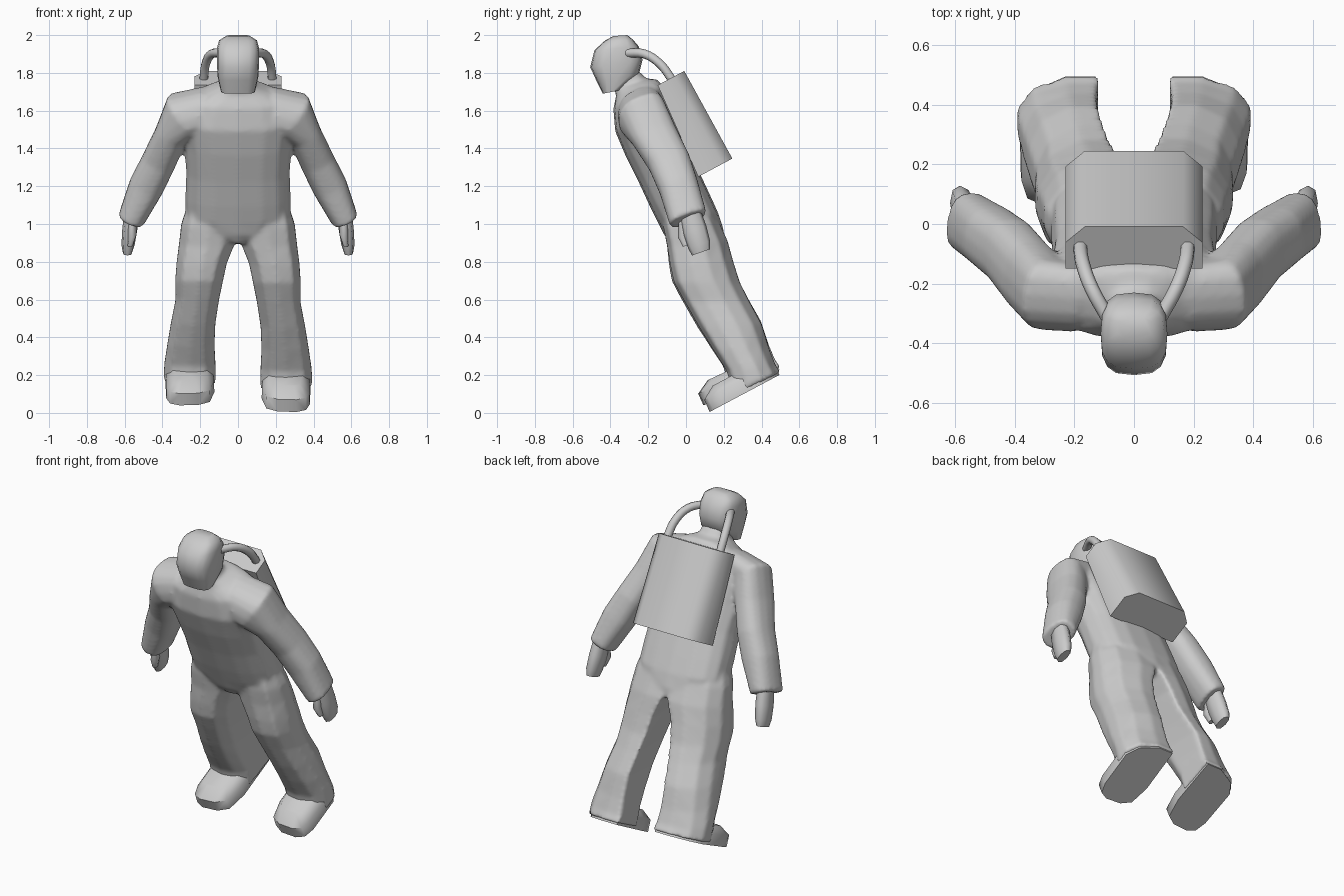
import bpy, bmesh
from math import cos, sin, pi, copysign
from mathutils import Vector

cube = bpy.data.objects.get("Cube")
if cube:
    bpy.data.objects.remove(cube)

grey = bpy.data.materials.new("suit_grey")
grey.use_nodes = True
grey.diffuse_color = (0.6, 0.6, 0.6, 1)
grey.node_tree.nodes["Principled BSDF"].inputs["Base Color"].default_value = (0.6, 0.6, 0.6, 1)


def pick(*obs):
    bpy.ops.object.select_all(action="DESELECT")
    for ob in obs:
        ob.select_set(True)
    bpy.context.view_layer.objects.active = obs[0]


def shade(ob, angle):
    pick(ob)
    bpy.ops.object.shade_smooth_by_angle(angle=angle)


def loft(name, rings, angle=1.2):
    """Skin a list of equal point rings and cap both ends."""
    bm = bmesh.new()
    loops = [[bm.verts.new(p) for p in ring] for ring in rings]
    n = len(loops[0])
    for a, b in zip(loops, loops[1:]):
        for i in range(n):
            j = (i + 1) % n
            bm.faces.new((a[i], a[j], b[j], b[i]))
    bm.faces.new(loops[0])
    bm.faces.new(loops[-1])
    bmesh.ops.recalc_face_normals(bm, faces=bm.faces)
    mesh = bpy.data.meshes.new(name)
    bm.to_mesh(mesh)
    bm.free()
    mesh.materials.append(grey)
    ob = bpy.data.objects.new(name, mesh)
    bpy.context.collection.objects.link(ob)
    shade(ob, angle)
    return ob


def oval(c, u, v, p=0.8, n=16):
    """Rounded section around c, spanned by the half axes u and v."""
    c, u, v = Vector(c), Vector(u), Vector(v)
    soft = lambda t: copysign(abs(t) ** p, t) if abs(t) > 1e-6 else 0
    return [c + u * soft(cos(2 * pi * i / n)) + v * soft(sin(2 * pi * i / n)) for i in range(n)]


def slab(w, front, back, p=0.8):
    """Section of half width w between a front and a back (y, z) point."""
    f, b = Vector((0, *front)), Vector((0, *back))
    return oval((f + b) / 2, (w, 0, 0), (b - f) / 2, p)


# Torso with neck: half width, front point, back point
torso = [
    (0.085, (-0.38, 1.78), (-0.25, 1.81)),
    (0.09, (-0.38, 1.71), (-0.21, 1.77)),
    (0.15, (-0.37, 1.68), (-0.15, 1.765)),
    (0.26, (-0.385, 1.61), (-0.125, 1.735)),
    (0.31, (-0.375, 1.49), (-0.08, 1.63)),
    (0.285, (-0.32, 1.36), (-0.02, 1.48)),
    (0.275, (-0.25, 1.22), (0.05, 1.32)),
    (0.28, (-0.19, 1.09), (0.12, 1.17)),
    (0.28, (-0.15, 1.01), (0.17, 1.06)),
    (0.20, (-0.115, 0.94), (0.20, 0.97)),
    (0.05, (-0.08, 0.895), (0.20, 0.91)),
]
body_parts = [loft("torso", [slab(*row) for row in torso])]

# Hooded head
head = [
    (0.09, (-0.44, 1.69), (-0.34, 1.71)),
    (0.107, (-0.475, 1.76), (-0.25, 1.79)),
    (0.112, (-0.507, 1.83), (-0.23, 1.87)),
    (0.112, (-0.485, 1.92), (-0.25, 1.94)),
    (0.10, (-0.43, 1.97), (-0.28, 1.975)),
    (0.06, (-0.385, 1.995), (-0.31, 2.0)),
]
loft("head", [slab(*row, 0.65) for row in head])


# Backpack, deeper at the bottom, with chamfered rear corners
def pack_ring(start, depth):
    half = [(0.23, 0), (0.23, depth - 0.06), (0.165, depth)]
    outline = half + [(-x, d) for x, d in reversed(half)]
    return [(x, start[0] + 0.88 * d, start[1] + 0.47 * d) for x, d in outline]


loft("backpack", [pack_ring((-0.15, 1.735), 0.16), pack_ring((0.065, 1.25), 0.205)], 1.0)

# Leg outline in a unit square, with a flat inner side and sharp inner rear edge
leg_outline = [(0, 1), (0.38, 1), (0.8, 0.86), (1, 0.6), (1, 0.35),
               (0.86, 0.08), (0.5, 0), (0.2, 0.04), (0, 0.25), (0, 0.6)]
# Leg sections: inner x, outer x, front point, back point
leg = [
    (0.03, 0.26, (-0.13, 1.10), (0.10, 1.14)),
    (0.015, 0.30, (-0.12, 0.98), (0.17, 1.02)),
    (0.02, 0.312, (-0.10, 0.88), (0.22, 0.91)),
    (0.06, 0.325, (-0.085, 0.78), (0.25, 0.80)),
    (0.08, 0.332, (-0.065, 0.69), (0.285, 0.69)),
    (0.10, 0.33, (-0.01, 0.59), (0.335, 0.59)),
    (0.12, 0.355, (0.07, 0.45), (0.40, 0.47)),
    (0.125, 0.375, (0.145, 0.33), (0.44, 0.34)),
    (0.12, 0.39, (0.215, 0.22), (0.475, 0.25)),
    (0.12, 0.393, (0.25, 0.09), (0.50, 0.215)),
]
# Arm sections: centre, across axis, fore-and-aft radius
arm = [
    ((0.18, -0.25, 1.61), (0.0, 0, 0.11), 0.12),
    ((0.29, -0.235, 1.58), (0.08, 0, 0.10), 0.13),
    ((0.355, -0.17, 1.47), (0.08, 0, 0.04), 0.125),
    ((0.42, -0.09, 1.33), (0.083, 0, 0.04), 0.115),
    ((0.485, -0.04, 1.20), (0.085, 0, 0.04), 0.108),
    ((0.565, 0.012, 1.025), (0.066, 0, 0.03), 0.105),
]
hand = [
    ((0.565, 0.02, 1.06), 0.038, 0.055),
    ((0.573, 0.045, 0.97), 0.04, 0.062),
    ((0.582, 0.07, 0.89), 0.035, 0.058),
    ((0.585, 0.08, 0.85), 0.025, 0.048),
]
thumb = [
    ((0.56, -0.01, 1.02), 0.022, 0.03),
    ((0.56, -0.015, 0.94), 0.022, 0.028),
    ((0.57, 0.0, 0.885), 0.014, 0.016),
]
# Sole outline seen from above
sole = [(0.13, 0.495), (0.23, 0.495), (0.34, 0.45), (0.385, 0.39), (0.38, 0.2),
        (0.36, 0.145), (0.31, 0.125), (0.21, 0.13), (0.15, 0.16), (0.125, 0.26)]
hose = [(0.09, -0.31, 1.905), (0.14, -0.22, 1.90), (0.17, -0.14, 1.85),
        (0.18, -0.085, 1.78), (0.18, -0.05, 1.72)]


def leg_ring(inner, outer, front, back):
    f, b = Vector((0, *front)), Vector((0, *back))
    return [f.lerp(b, v) + Vector((inner + (outer - inner) * u, 0, 0)) for u, v in leg_outline]


def foot_ring(height, inset):
    ring = []
    for x, y in sole:
        x += (0.255 - x) * inset
        y += (0.36 - y) * inset
        ring.append(Vector((x, y - 0.467 * height, 0.005 + (y - 0.125) * 0.53 + 0.885 * height)))
    return ring


for side, s in (("left", 1), ("right", -1)):
    def place(rings):
        return [[Vector((s * p[0], p[1], p[2])) for p in ring] for ring in rings]

    def step(rings):
        """The right foot is held slightly forward and higher."""
        k = 0.035 if s < 0 else 0
        return [[p + Vector((0, k * 2.5 * (p.y - 0.5), k)) * max(0, 1 - p.z / 0.9) for p in r]
                for r in place(rings)]

    body_parts.append(loft(side + "_leg", step([leg_ring(*row) for row in leg])))
    body_parts.append(loft(side + "_arm", place(
        [oval(c, u, (-0.15 * r, 0.93 * r, 0.31 * r)) for c, u, r in arm])))
    loft(side + "_foot", step([foot_ring(0, 0), foot_ring(0.07, 0.02), foot_ring(0.115, 0.3)]), 0.9)
    for part, data in (("hand", hand), ("thumb", thumb)):
        loft(side + "_" + part, place([oval(c, (a, 0, 0), (0, b, 0.35 * b), 0.8, 8) for c, a, b in data]))

    # Breathing hose from head to backpack
    curve = bpy.data.curves.new(side + "_hose", "CURVE")
    curve.dimensions = "3D"
    curve.bevel_depth = 0.024
    curve.bevel_resolution = 2
    curve.resolution_u = 4
    spline = curve.splines.new("BEZIER")
    spline.bezier_points.add(len(hose) - 1)
    for bp, (x, y, z) in zip(spline.bezier_points, hose):
        bp.co = (s * x, y, z)
        bp.handle_left_type = bp.handle_right_type = "AUTO"
    curve.materials.append(grey)
    tube = bpy.data.objects.new(side + "_hose", curve)
    bpy.context.collection.objects.link(tube)
    pick(tube)
    bpy.ops.object.convert(target="MESH")
    shade(bpy.context.object, 0.9)

# Fuse torso, arms and legs into one seamless suit
pick(*body_parts)
bpy.ops.object.join()
suit = bpy.context.object
suit.name = "suit"
fuse = suit.modifiers.new("fuse", "REMESH")
fuse.mode = "VOXEL"
fuse.voxel_size = 0.012
relax = suit.modifiers.new("relax", "SMOOTH")
relax.factor = 0.5
relax.iterations = 7
for modifier in ("fuse", "relax"):
    bpy.ops.object.modifier_apply(modifier=modifier)
shade(suit, 0.9)
